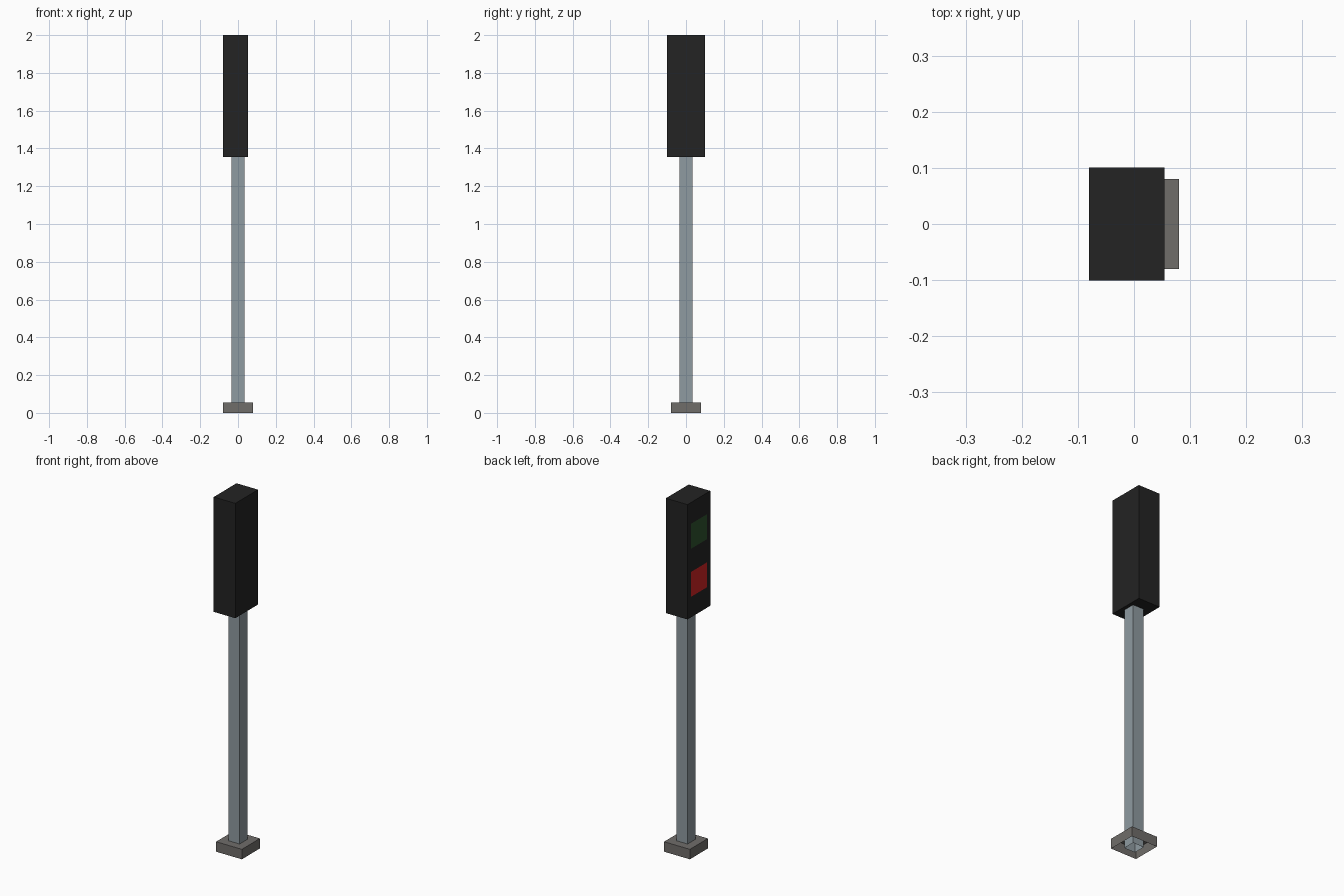
import bpy, bmesh
from mathutils import Vector

if "Cube" in bpy.data.objects:
    bpy.data.objects.remove(bpy.data.objects["Cube"])


def material(name, r, g, b):
    """Flat material from 0-255 display values."""
    lin = [((c / 255 + 0.055) / 1.055) ** 2.4 for c in (r, g, b)]
    m = bpy.data.materials.new(name)
    m.diffuse_color = (*lin, 1)
    m.use_nodes = True
    m.node_tree.nodes["Principled BSDF"].inputs["Base Color"].default_value = m.diffuse_color
    return m


housing_black = material("housing_black", 35, 35, 35)
pole_grey = material("pole_grey", 143, 155, 161)
concrete = material("concrete_grey", 112, 109, 106)
lamp_green = material("lamp_green", 46, 82, 46)
lamp_red = material("lamp_red", 208, 36, 36)


def box(name, lo, hi, mats, open_dirs=(), edit=None):
    """Axis-aligned box; faces pointing along open_dirs (z signs) are removed."""
    lo, hi = Vector(lo), Vector(hi)
    bm = bmesh.new()
    bmesh.ops.create_cube(bm, size=1)
    for v in bm.verts:
        v.co = (lo + hi) / 2 + v.co * (hi - lo)
    bm.normal_update()
    gone = [f for f in bm.faces if round(f.normal.z) in open_dirs]
    bmesh.ops.delete(bm, geom=gone, context='FACES')
    if edit:
        edit(bm)
    me = bpy.data.meshes.new(name)
    bm.to_mesh(me)
    bm.free()
    for m in mats:
        me.materials.append(m)
    ob = bpy.data.objects.new(name, me)
    bpy.context.collection.objects.link(ob)
    return ob


# Lamp panels: height ranges on the -x face, with a shared half width
LAMP_HALF = 0.07
LAMPS = [(1.74, 1.88), (1.47, 1.61)]


def cut_lamps(bm):
    cuts = [((0, y, 0), (0, 1, 0)) for y in (-LAMP_HALF, LAMP_HALF)]
    cuts += [((0, 0, z), (0, 0, 1)) for pair in LAMPS for z in pair]
    for co, no in cuts:
        face = [f for f in bm.faces if f.normal.x < -0.9]
        geom = face + list({e for f in face for e in f.edges}) + list({v for f in face for v in f.verts})
        bmesh.ops.bisect_plane(bm, geom=geom, plane_co=co, plane_no=no)
        bm.normal_update()
    for f in bm.faces:
        c = f.calc_center_median()
        if f.normal.x < -0.9 and abs(c.y) < LAMP_HALF:
            for i, (z0, z1) in enumerate(LAMPS):
                if z0 < c.z < z1:
                    f.material_index = i + 1


# Footing, open underneath
box("footing", (-0.08, -0.08, 0), (0.08, 0.08, 0.056), [concrete], (-1,))
# Hollow square pole
box("pole", (-0.034, -0.034, 0), (0.034, 0.034, 1.355), [pole_grey], (-1, 1))
# Signal housing with two lamp panels
box("signal_housing", (-0.08, -0.101, 1.355), (0.054, 0.101, 2.0),
    [housing_black, lamp_green, lamp_red], (), cut_lamps)
